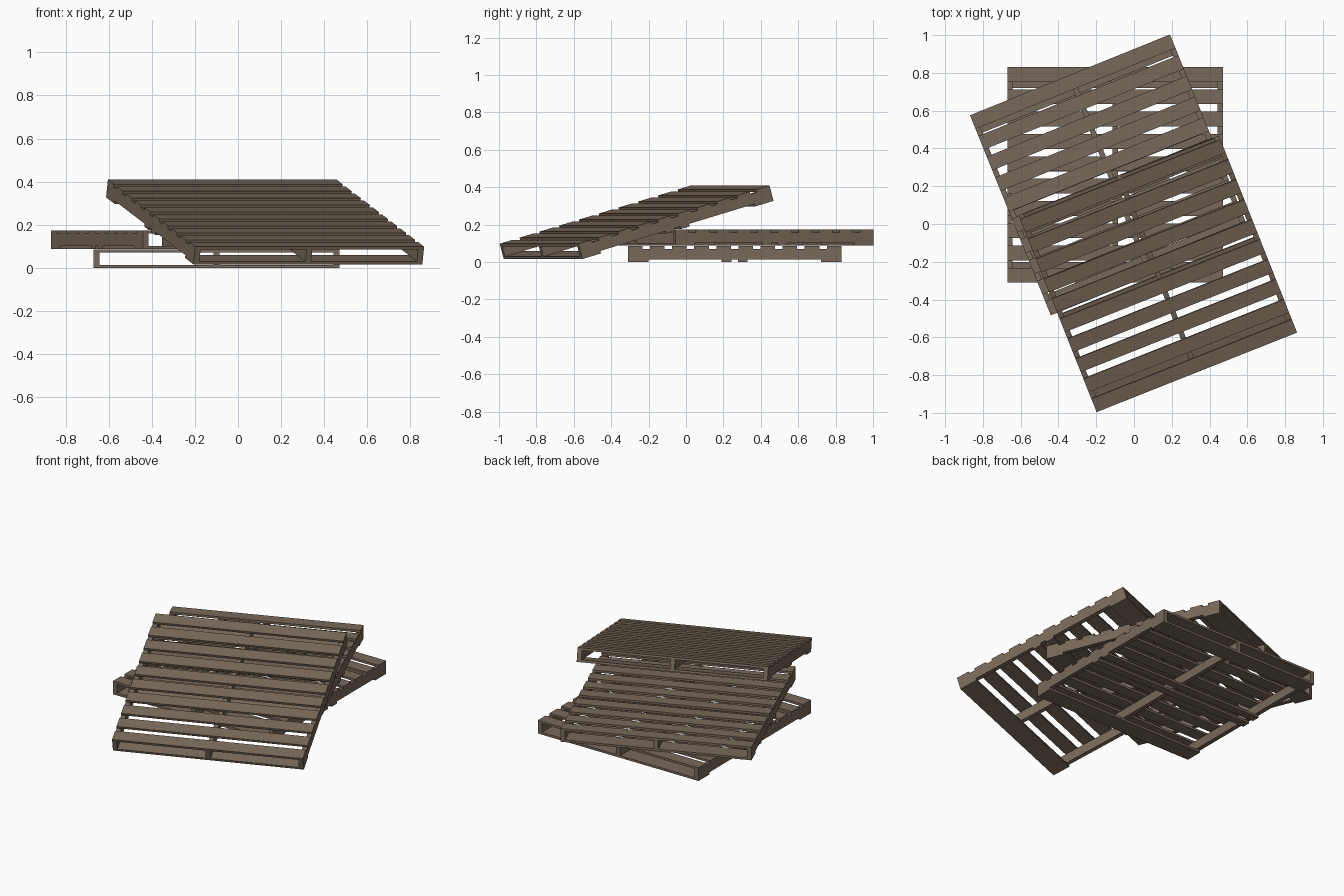
import bpy, math
from mathutils import Matrix, Vector

if "Cube" in bpy.data.objects:
    bpy.data.objects.remove(bpy.data.objects["Cube"])

SIZE, HEIGHT, BOARD = 1.142, 0.085, 0.014   # pallet side, height, board thickness
STRINGER = 0.028
SLATS, SLAT_W = 10, 0.078

wood = bpy.data.materials.new("weathered_wood")
wood.diffuse_color = (0.19, 0.14, 0.10, 1)
wood.use_nodes = True
wood.node_tree.nodes["Principled BSDF"].inputs["Base Color"].default_value = wood.diffuse_color


def box(name, lo, hi, matrix):
    """Box between two local corners, placed by the pallet's matrix."""
    x0, y0, z0 = lo
    x1, y1, z1 = hi
    v = [(x, y, z) for z in (z0, z1) for x, y in ((x0, y0), (x1, y0), (x1, y1), (x0, y1))]
    f = [(3, 2, 1, 0), (4, 5, 6, 7)]
    f += [(i, (i + 1) % 4, (i + 1) % 4 + 4, i + 4) for i in range(4)]
    me = bpy.data.meshes.new(name)
    me.from_pydata(v, [], f)
    me.materials.append(wood)
    ob = bpy.data.objects.new(name, me)
    ob.matrix_world = matrix
    bpy.context.collection.objects.link(ob)


def pallet(name, m):
    """Pallet centred in x and y, resting on local z = 0, slats along x."""
    h = SIZE / 2
    # top slats
    pitch = (SIZE - SLAT_W) / (SLATS - 1)
    for i in range(SLATS):
        y = -h + i * pitch
        box(name + "_top_slat", (-h, y, HEIGHT - BOARD), (h, y + SLAT_W, HEIGHT), m)
    # three upright stringers
    for x in (-h, -STRINGER / 2, h - STRINGER):
        box(name + "_stringer", (x, -h, BOARD), (x + STRINGER, h, HEIGHT - BOARD), m)
    # bottom boards: wide at the ends, a narrow pair in the middle
    for y0, y1 in ((-h, -h + 0.11), (-0.07, -0.018), (0.018, 0.07), (h - 0.11, h)):
        box(name + "_bottom_board", (-h, y0, 0), (h, y1, BOARD), m)


def rot(deg, axis):
    return Matrix.Rotation(math.radians(deg), 4, axis)


# flat pallet on the ground
pallet("lower_pallet", Matrix.Translation((-0.10, 0.26, 0)))
# flat pallet turned on top of it
pallet("middle_pallet", Matrix.Translation((-0.125, 0.26, 0.088)) @ rot(22, 'Z'))
# tilted pallet leaning on the stack, positioned by its front left top corner
corner = Vector((-SIZE / 2, -SIZE / 2, HEIGHT))
pallet("leaning_pallet", Matrix.Translation((-0.198, -0.996, 0.098)) @ rot(21.65, 'Z')
       @ rot(15.8, 'X') @ Matrix.Translation(-corner))
